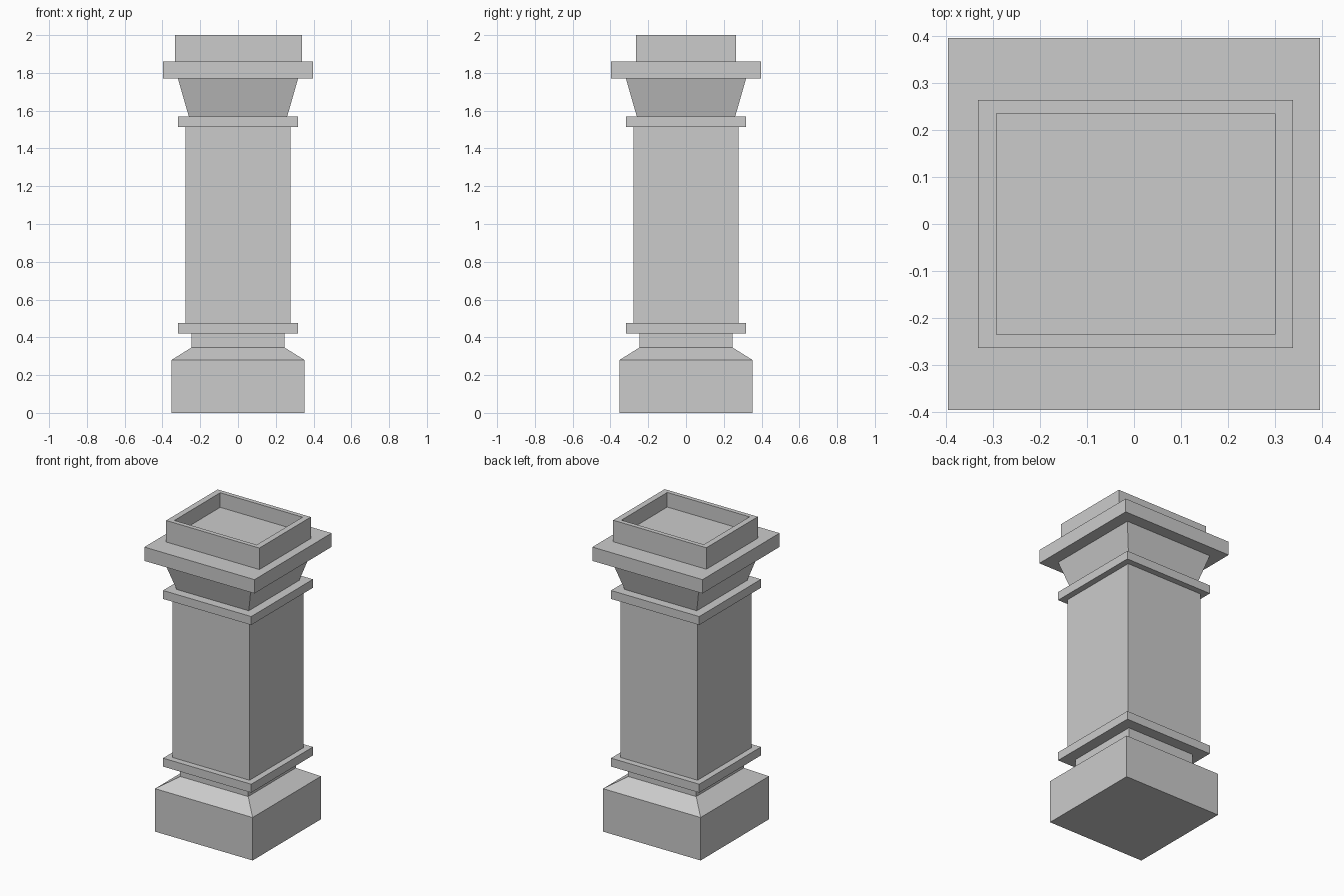
import bpy, bmesh

if "Cube" in bpy.data.objects:
    bpy.data.objects.remove(bpy.data.objects["Cube"])


def stack(name, levels, cap_bottom=True, cap_top=True):
    """Loft rectangular sections (half_x, half_y, z, centre_x) into one mesh."""
    bm = bmesh.new()
    rings = []
    for hx, hy, z, cx in levels:
        rings.append([bm.verts.new((cx + sx * hx, sy * hy, z))
                      for sx, sy in ((-1, -1), (1, -1), (1, 1), (-1, 1))])
    for a, b in zip(rings, rings[1:]):
        for i in range(4):
            j = (i + 1) % 4
            bm.faces.new((a[i], a[j], b[j], b[i]))
    if cap_bottom:
        bm.faces.new(rings[0][::-1])
    if cap_top:
        bm.faces.new(rings[-1])
    mesh = bpy.data.meshes.new(name)
    bm.to_mesh(mesh)
    bm.free()
    obj = bpy.data.objects.new(name, mesh)
    bpy.context.collection.objects.link(obj)
    return obj


def square(name, *profile):
    """Square part from (half_width, z) pairs."""
    return stack(name, [(h, h, z, 0) for h, z in profile])


# Plinth with sloped shoulder and neck
square("plinth", (0.352, 0), (0.352, 0.28), (0.245, 0.347), (0.245, 0.42))

# Shaft between two collars
square("lower_collar", (0.318, 0.42), (0.318, 0.475))
square("shaft", (0.278, 0.475), (0.278, 1.513))
square("upper_collar", (0.318, 1.513), (0.318, 1.568))

# Flared capital and its slab
square("capital", (0.26, 1.568), (0.318, 1.77))
square("slab", (0.397, 1.77), (0.397, 1.86))

# Rectangular hollow tray on top: outside, rim, inside walls, floor
CX = 0.0035
stack("top_tray", [(0.336, 0.265, 1.86, CX), (0.336, 0.265, 2.0, CX),
                   (0.297, 0.236, 2.0, CX), (0.297, 0.236, 1.905, CX)])
